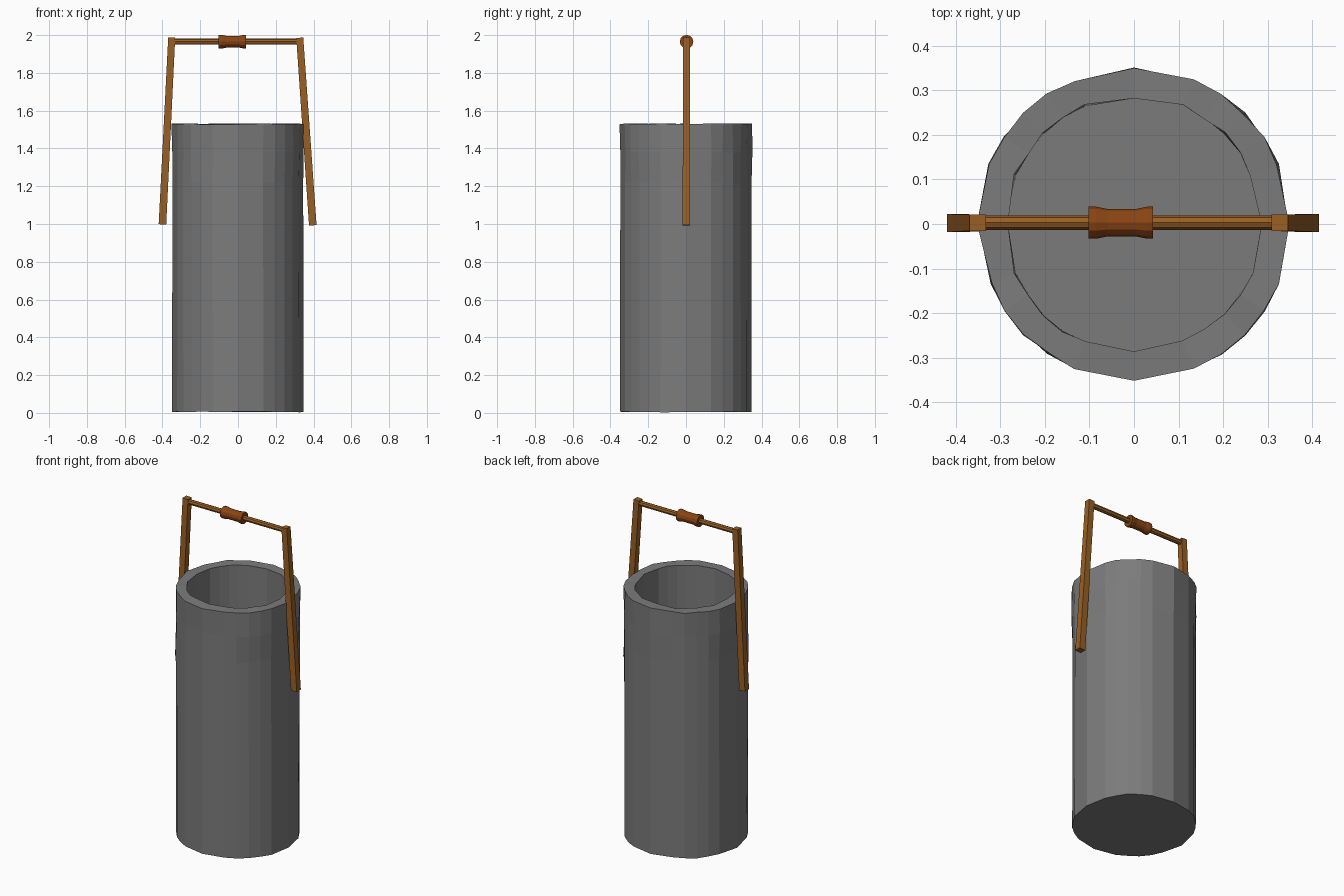
import bpy, bmesh, math, random
from mathutils import Vector

if "Cube" in bpy.data.objects:
    bpy.data.objects.remove(bpy.data.objects["Cube"])

random.seed(4)


def material(name, rgb):
    m = bpy.data.materials.new(name)
    m.diffuse_color = (*rgb, 1)
    m.use_nodes = True
    m.node_tree.nodes["Principled BSDF"].inputs["Base Color"].default_value = m.diffuse_color
    return m


STONE = material("stone grey", (0.20, 0.20, 0.20))
WOOD = material("light brown wood", (0.32, 0.115, 0.017))
GRIP = material("dark brown grip", (0.258, 0.06, 0.0065))


def loft(name, rings, mat, closed_ends=True):
    """Skin a list of equal-length point rings into one flat-shaded object."""
    bm = bmesh.new()
    vs = [[bm.verts.new(p) for p in ring] for ring in rings]
    n = len(rings[0])
    for a, b in zip(vs, vs[1:]):
        for i in range(n):
            j = (i + 1) % n
            bm.faces.new((a[i], a[j], b[j], b[i]))
    if closed_ends:
        bm.faces.new(vs[0][::-1])
        bm.faces.new(vs[-1])
    bmesh.ops.recalc_face_normals(bm, faces=bm.faces)
    me = bpy.data.meshes.new(name)
    bm.to_mesh(me)
    bm.free()
    me.materials.append(mat)
    ob = bpy.data.objects.new(name, me)
    bpy.context.collection.objects.link(ob)
    return ob


# Stone cylinder: uneven side widths, slightly hand-cut, hollow with a floor
angles = [q * 90 + a for q in range(4) for a in (0, 22.5, 33.75, 45, 56.25, 67.5)]


def stone_ring(r, z, jitter=0.004):
    pts = []
    for a in angles:
        t = math.radians(a)
        rr = r + random.uniform(-jitter, jitter)
        pts.append((rr * math.cos(t), rr * math.sin(t),
                    z + random.uniform(-0.003, 0.003) * (jitter > 0)))
    return pts


profile = [(0.348, 0.006, 0.003), (0.348, 1.22, 0.003), (0.35, 1.38, 0.004),
           (0.349, 1.53, 0.004), (0.287, 1.53, 0.005), (0.287, 0.06, 0.002)]
loft("stone_cylinder", [stone_ring(*p) for p in profile], STONE)


# Leaning square arms, slightly narrower at the top
def arm(name, bottom, top):
    axis = (Vector(top) - Vector(bottom)).normalized()
    side = Vector((axis.z, 0, -axis.x))
    rings = []
    for c, h in ((bottom, 0.020), (top, 0.0185)):
        rings.append([Vector(c) + side * sx * h + Vector((0, sy * h, 0))
                      for sx, sy in ((-1, -1), (1, -1), (1, 1), (-1, 1))])
    loft(name, rings, WOOD)


arm("left_arm", (-0.400, 0.002, 0.998), (-0.351, 0.003, 1.987))
arm("right_arm", (0.396, 0.002, 0.993), (0.327, 0.003, 1.986))


# Round parts lying along x
def turned(name, prof, sides, mat):
    rings = [[(x, 0.003 + r * math.cos(2 * math.pi * i / sides),
               1.965 + r * math.sin(2 * math.pi * i / sides)) for i in range(sides)]
             for x, r in prof]
    loft(name, rings, mat)


turned("crossbar", [(-0.35, 0.016), (0.33, 0.016)], 8, WOOD)
turned("hand_grip", [(-0.102, 0.036), (-0.085, 0.036), (-0.06, 0.031),
                     (0.005, 0.031), (0.03, 0.036), (0.043, 0.036)], 12, GRIP)
